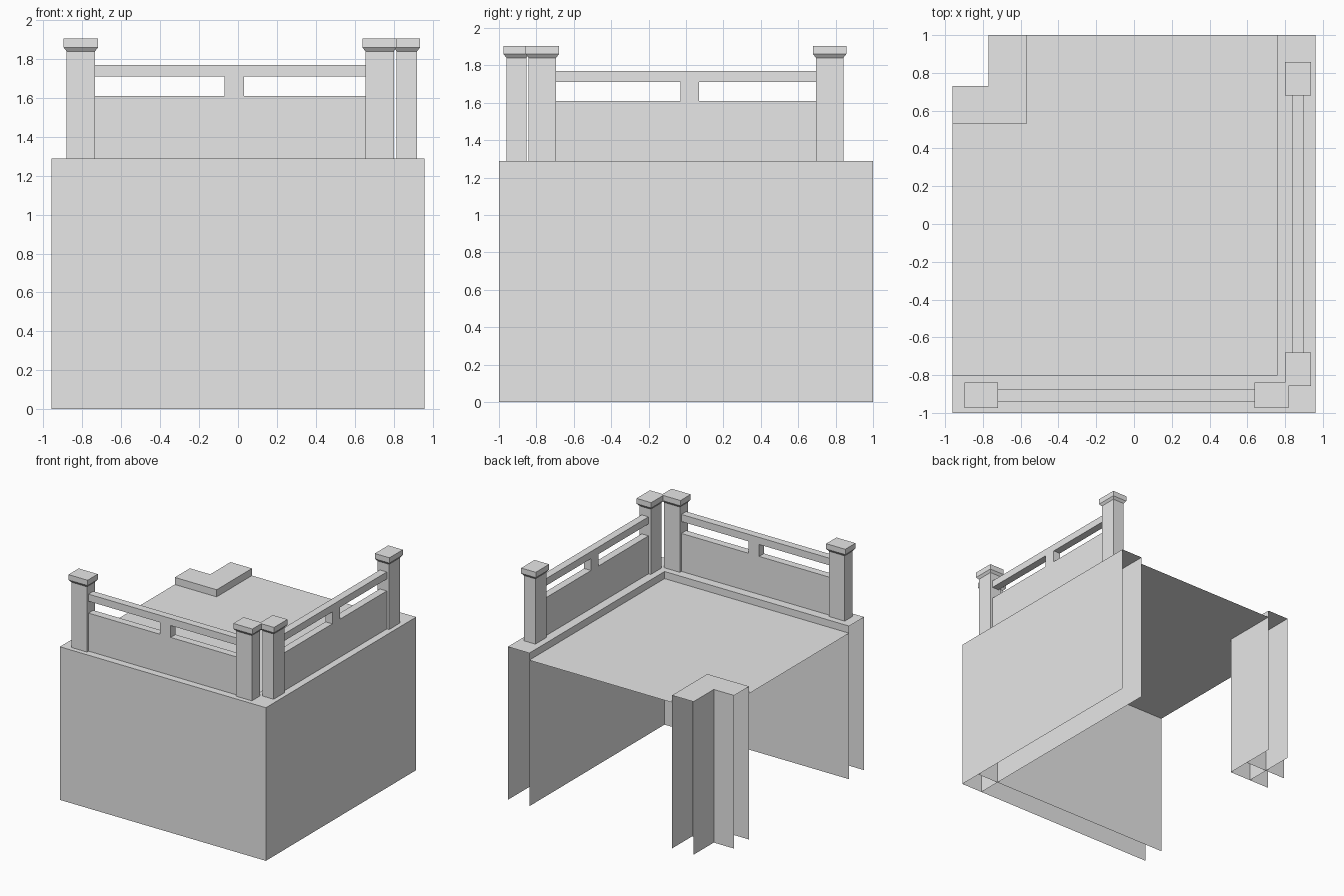
import bpy, bmesh, math

cube = bpy.data.objects.get("Cube")
if cube:
    bpy.data.objects.remove(cube, do_unlink=True)

grey = bpy.data.materials.new("plain_grey")
grey.use_nodes = True
grey.diffuse_color = (0.8, 0.8, 0.8, 1)
grey.node_tree.nodes["Principled BSDF"].inputs["Base Color"].default_value = (0.8, 0.8, 0.8, 1)

WALL_TOP, FLOOR_Z = 1.29, 1.23
X_END, Y_END, THICK = -0.96, 1.0, 0.2


def finish(name, bm, loc=(0, 0, 0), turn=0):
    mesh = bpy.data.meshes.new(name)
    bm.to_mesh(mesh)
    bm.free()
    mesh.materials.append(grey)
    ob = bpy.data.objects.new(name, mesh)
    ob.location = loc
    ob.rotation_euler.z = turn
    bpy.context.collection.objects.link(ob)


def flat(bm, pts, z):
    bm.faces.new([bm.verts.new((x, y, z)) for x, y in pts])


def upright(bm, a, b):
    """Single upright sheet from the ground to the wall top."""
    bm.faces.new([bm.verts.new((*p, z)) for p, z in
                  ((a, 0), (b, 0), (b, WALL_TOP), (a, WALL_TOP))])


def corner_wall(name, ox, oy):
    """L-shaped hollow wall, open at the ends and below."""
    ix, iy = ox - THICK, oy + THICK
    bm = bmesh.new()
    upright(bm, (X_END, oy), (ox, oy))
    upright(bm, (ox, oy), (ox, Y_END))
    upright(bm, (ix, Y_END), (ix, oy))
    upright(bm, (ox, iy), (X_END, iy))
    flat(bm, [(X_END, oy), (ox, oy), (ox, Y_END), (ix, Y_END), (ix, iy), (X_END, iy)], WALL_TOP)
    finish(name, bm)


def stack(name, rings, centre, loc, turn):
    """Closed solid from rectangles given as (z, half length, half depth)."""
    bm = bmesh.new()
    loops = [[bm.verts.new((centre + sx * hx, sy * hy, z))
              for sx, sy in ((-1, -1), (1, -1), (1, 1), (-1, 1))] for z, hx, hy in rings]
    for low, high in zip(loops, loops[1:]):
        for i in range(4):
            j = (i + 1) % 4
            bm.faces.new((low[i], low[j], high[j], high[i]))
    bm.faces.new(loops[0][::-1])
    bm.faces.new(loops[-1])
    finish(name, bm, loc, turn)


def railing(side, loc, turn):
    # Two capped posts
    post = [(WALL_TOP, 0.073, 0.053), (1.84, 0.073, 0.053),
            (1.86, 0.089, 0.068), (1.905, 0.089, 0.068)]
    for end, sign in (("first", -1), ("second", 1)):
        stack(f"{side}_{end}_post", post, sign * 0.768, loc, turn)
    # Panel, top rail and the short block between them
    for part, low, high, half, centre in (("panel", WALL_TOP, 1.61, 0.695, 0),
                                          ("top_rail", 1.71, 1.77, 0.695, 0),
                                          ("rail_block", 1.61, 1.71, 0.05, 0.02)):
        stack(f"{side}_{part}", [(low, half, 0.032), (high, half, 0.032)], centre, loc, turn)


# Hollow walls around the two opposite corners
corner_wall("main_wall", 0.96, -1.0)
corner_wall("back_pillar", -0.57, 0.53)

# Floor between the walls, notched at the pillar
bm = bmesh.new()
flat(bm, [(X_END, -0.8), (0.76, -0.8), (0.76, Y_END), (-0.57, Y_END), (-0.57, 0.53), (X_END, 0.53)], FLOOR_Z)
finish("floor", bm)

# Railings
railing("front", (-0.04, -0.907, 0), 0)
railing("left", (0.868, 0, 0), math.pi / 2)
